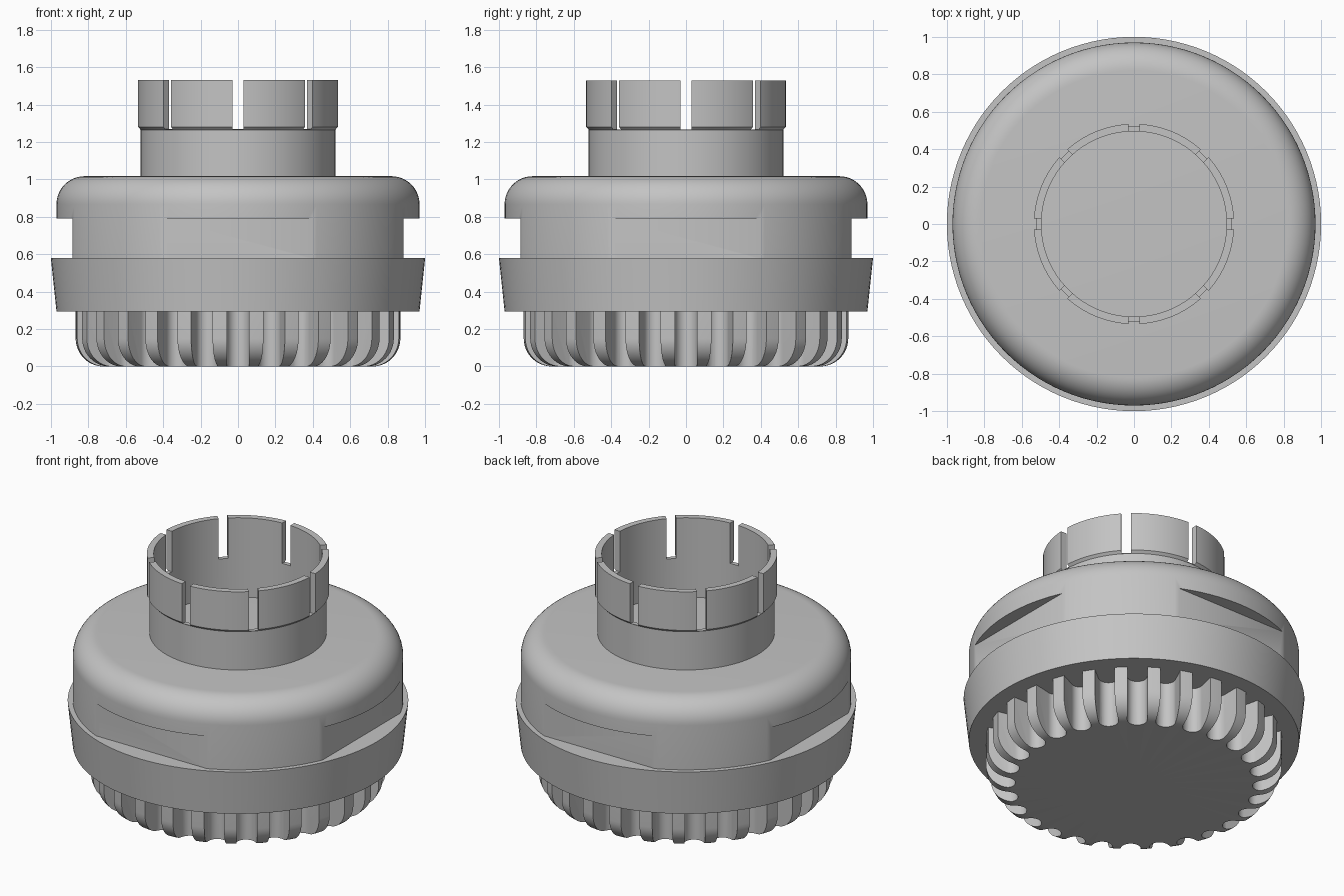
import bpy, bmesh
from math import sin, cos, pi, radians
from mathutils import Matrix, Vector

cube = bpy.data.objects.get("Cube")
if cube:
    bpy.data.objects.remove(cube)

grey = bpy.data.materials.new("plain_grey")
grey.use_nodes = True
grey.diffuse_color = (0.55, 0.55, 0.55, 1)
grey.node_tree.nodes["Principled BSDF"].inputs["Base Color"].default_value = (0.55, 0.55, 0.55, 1)


def make_object(name, bm):
    bmesh.ops.recalc_face_normals(bm, faces=bm.faces)
    mesh = bpy.data.meshes.new(name)
    bm.to_mesh(mesh)
    bm.free()
    mesh.materials.append(grey)
    obj = bpy.data.objects.new(name, mesh)
    bpy.context.collection.objects.link(obj)
    return obj


def lathe(name, profile, steps=112):
    """Revolve an (r, z) profile about the z axis."""
    bm = bmesh.new()
    verts = [bm.verts.new((r, 0, z)) for r, z in profile]
    edges = [bm.edges.new(pair) for pair in zip(verts, verts[1:])]
    bmesh.ops.spin(bm, geom=verts + edges, cent=(0, 0, 0), axis=(0, 0, 1),
                   angle=2 * pi, steps=steps, use_merge=False)
    bmesh.ops.remove_doubles(bm, verts=bm.verts, dist=1e-5)
    return make_object(name, bm)


def arc(r, z, radius, start, end, steps=12):
    """Quarter-round points for a lathe profile."""
    angles = [radians(start + (end - start) * i / steps) for i in range(steps + 1)]
    return [(r + radius * cos(a), z + radius * sin(a)) for a in angles]


def radial_cutter(name, outline, z0, z1, count):
    """Prisms with an (x, y) outline, repeated around the z axis."""
    bm = bmesh.new()
    for i in range(count):
        turn = Matrix.Rotation(2 * pi * i / count, 4, 'Z')
        face = bm.faces.new([bm.verts.new(turn @ Vector((x, y, z0))) for x, y in outline])
        moved = bmesh.ops.extrude_face_region(bm, geom=[face])["geom"]
        bmesh.ops.translate(bm, vec=(0, 0, z1 - z0),
                            verts=[v for v in moved if isinstance(v, bmesh.types.BMVert)])
    cutter = make_object(name, bm)
    cutter.hide_render = True
    return cutter


def activate(obj):
    bpy.ops.object.select_all(action='DESELECT')
    obj.select_set(True)
    bpy.context.view_layer.objects.active = obj


def cut(obj, cutter):
    mod = obj.modifiers.new("cut", 'BOOLEAN')
    mod.operation = 'DIFFERENCE'
    mod.solver = 'EXACT'
    mod.object = cutter
    activate(obj)
    bpy.ops.object.modifier_apply(modifier=mod.name)
    bpy.data.objects.remove(cutter)


def rectangle(x0, x1, half):
    return [(x0, -half), (x1, -half), (x1, half), (x0, half)]


# Fluted base with a rounded lower edge
base = lathe("fluted_base", [(0, 0)] + arc(0.72, 0.15, 0.15, -90, 0)
             + [(0.87, 0.32), (0, 0.32)])
flute = [(1.0, 0.059)] + arc(0.755, 0, 0.059, 90, 270, 14) + [(1.0, -0.059)]
cut(base, radial_cutter("flute_cutter", flute, -0.1, 0.295, 28))

# Tapered collar
collar = lathe("collar", [(0, 0.295), (0.97, 0.295), (1.0, 0.58), (0, 0.58)])

# Domed housing with four wrench flats
housing = lathe("housing", [(0, 0.58), (0.97, 0.58)] + arc(0.82, 0.867, 0.15, 0, 90)
                + [(0, 1.017)])
cut(housing, radial_cutter("flat_cutter", rectangle(0.885, 1.2, 0.5), 0.5, 0.79, 4))

# Hollow neck with eight snap tabs
neck = lathe("slotted_neck", [(0.495, 1.01), (0.52, 1.01), (0.52, 1.265), (0.535, 1.28),
                              (0.535, 1.53), (0.495, 1.53), (0.495, 1.01)])
cut(neck, radial_cutter("slot_cutter", rectangle(0.4, 0.7, 0.029), 1.268, 1.6, 8))

for part in (base, collar, housing, neck):
    activate(part)
    bpy.ops.object.shade_smooth_by_angle(angle=radians(30))
